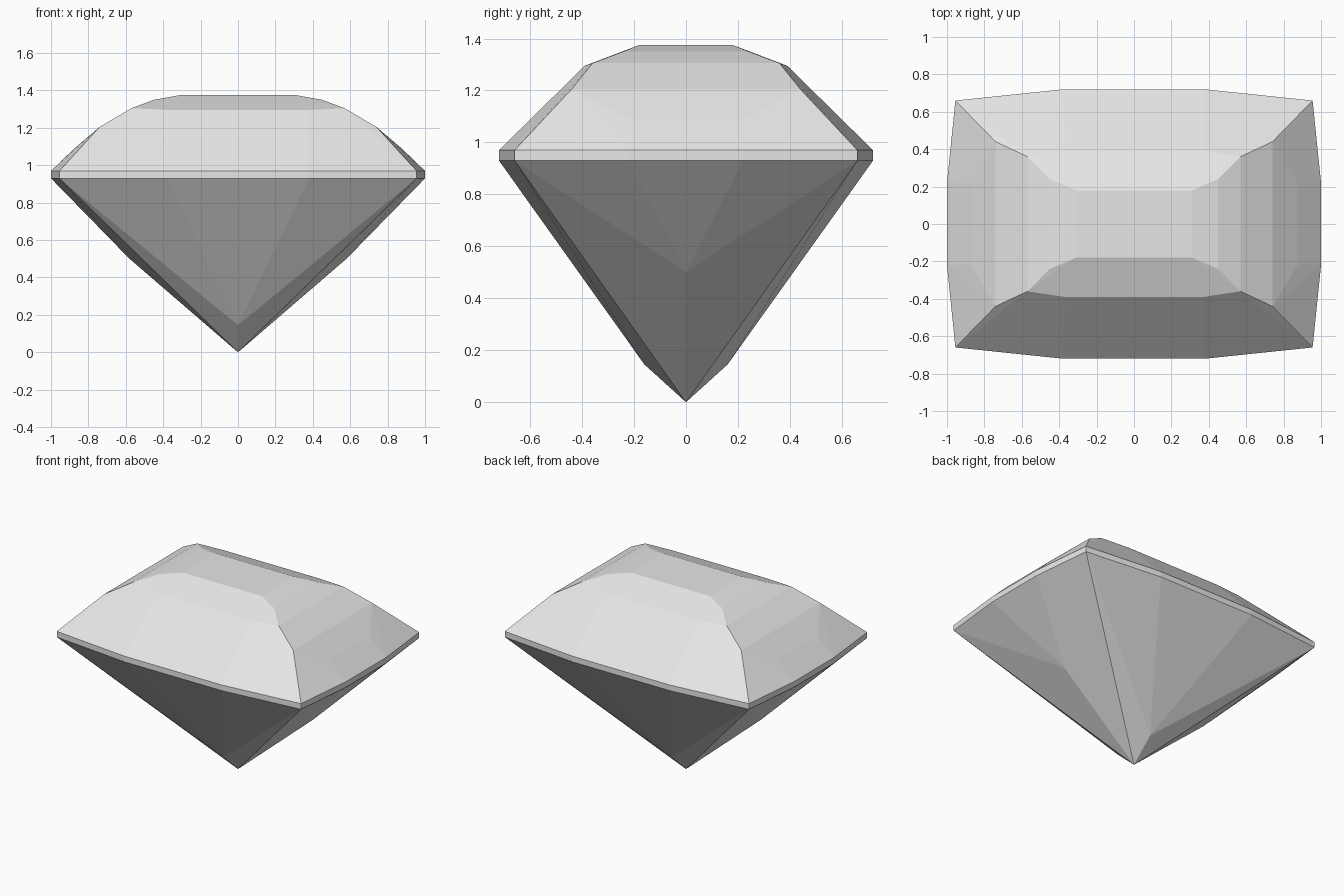
import bpy
import bmesh
import math
from mathutils import Vector

if "Cube" in bpy.data.objects:
    bpy.data.objects.remove(bpy.data.objects["Cube"], do_unlink=True)

# Single gem colour
stone = bpy.data.materials.new("pale_grey_stone")
stone.use_nodes = True
colour = (0.8, 0.8, 0.8, 1)
stone.diffuse_color = colour
stone.node_tree.nodes["Principled BSDF"].inputs["Base Color"].default_value = colour

GIRDLE_LOW, GIRDLE_HIGH = 0.93, 0.97
OUTLINE = [(0.38, 0.72), (0.955, 0.66), (1.0, 0.22)]


def ring(z):
    """One quarter of the girdle outline at a height."""
    return [(x, y, z) for x, y in OUTLINE]


def cut_part(name, quarter, open_heights):
    """Facet a convex part from its quarter points, leaving joins open."""
    points = {(x * sx, y * sy, z) for x, y, z in quarter
              for sx in (1, -1) for sy in (1, -1)}
    bm = bmesh.new()
    for p in sorted(points):
        bm.verts.new(p)
    bmesh.ops.remove_doubles(bm, verts=bm.verts[:], dist=0.0001)
    bmesh.ops.convex_hull(bm, input=bm.verts[:])
    bmesh.ops.recalc_face_normals(bm, faces=bm.faces[:])
    # Remove the hidden faces where the parts meet
    caps = [f for f in bm.faces
            if any(all(abs(v.co.z - z) < 0.001 for v in f.verts) for z in open_heights)]
    bmesh.ops.delete(bm, geom=caps, context="FACES")
    # Merge triangles lying in the same facet
    bmesh.ops.dissolve_limit(bm, angle_limit=math.radians(1.5),
                             verts=bm.verts[:], edges=bm.edges[:])
    mesh = bpy.data.meshes.new(name)
    bm.to_mesh(mesh)
    bm.free()
    mesh.materials.append(stone)
    part = bpy.data.objects.new(name, mesh)
    bpy.context.collection.objects.link(part)
    return part


# Crown: table, stepped end facets and broad side facets
crown_points = ring(GIRDLE_HIGH) + [
    (0.875, 0.22, 1.09), (0.74, 0.44, 1.205), (0.57, 0.36, 1.305),
    (0.37, 0.39, 1.295), (0.45, 0.24, 1.35), (0.31, 0.18, 1.375)]
cut_part("crown", crown_points, [GIRDLE_HIGH])

# Girdle: thin upright band
cut_part("girdle", ring(GIRDLE_LOW) + ring(GIRDLE_HIGH), [GIRDLE_LOW, GIRDLE_HIGH])

# Pavilion: facets running down to the pointed base
pavilion_points = ring(GIRDLE_LOW) + [(0.58, 0, 0.5), (0, 0.16, 0.145), (0, 0, 0)]
cut_part("pavilion", pavilion_points, [GIRDLE_LOW])
